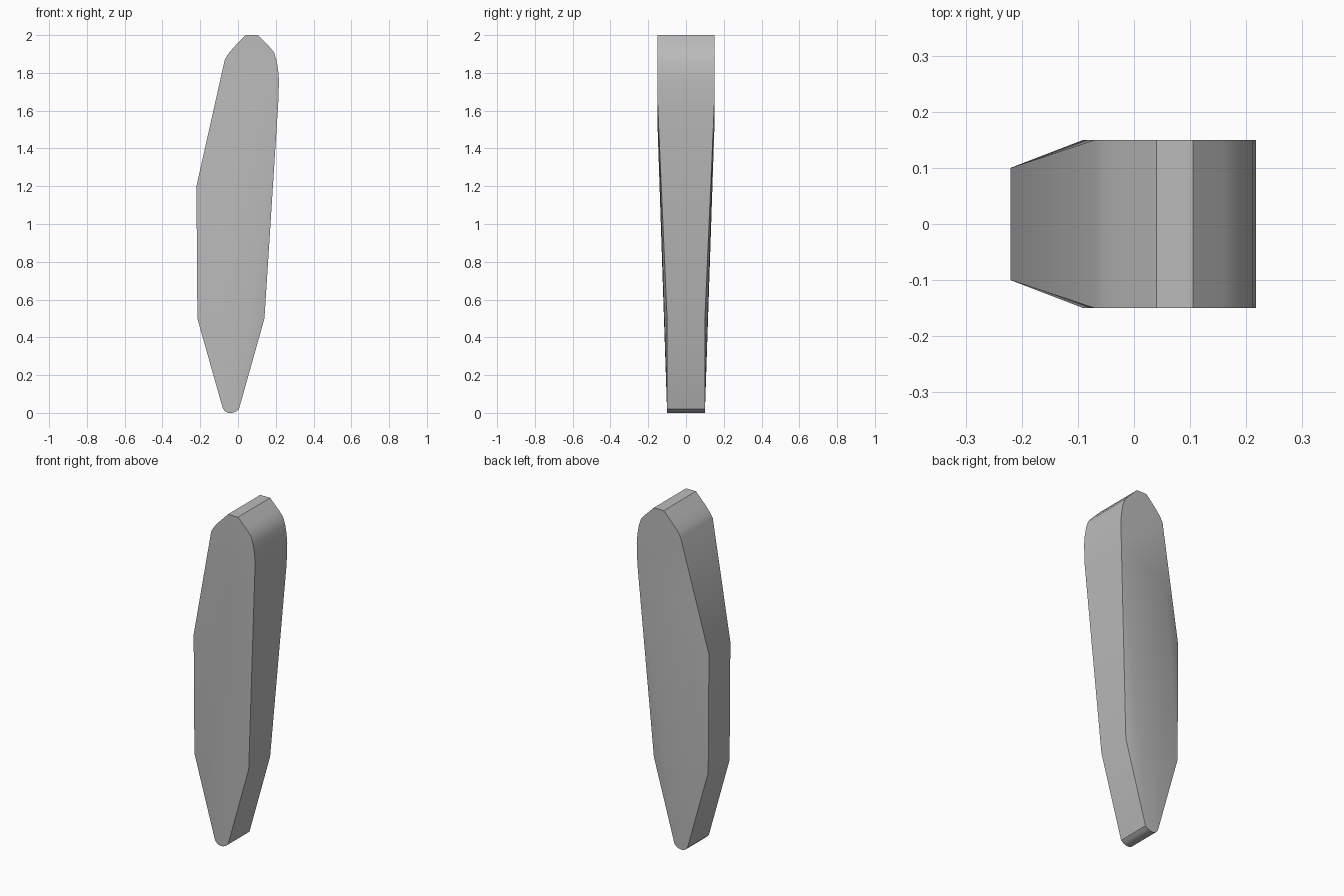
import bpy
import bmesh
import math

cube = bpy.data.objects.get("Cube")
if cube:
    bpy.data.objects.remove(cube, do_unlink=True)

# Thick rounded head outline (x, z), clockwise from the left shoulder
HEAD_DEPTH = 0.15
HEAD = [(-0.07, 1.87), (-0.052, 1.9), (-0.02, 1.938), (0.04, 2.0), (0.105, 2.0),
        (0.16, 1.945), (0.19, 1.91), (0.203, 1.87), (0.212, 1.82), (0.217, 1.76),
        (0.213, 1.64)]

# Thin tapered body outline (x, z), from the lower left flank down to the tip and up
BODY_DEPTH = 0.10
BODY = [(0.14, 0.5), (0.005, 0.02), (-0.012, 0.006), (-0.03, 0.0), (-0.05, 0.0),
        (-0.067, 0.007), (-0.08, 0.022), (-0.215, 0.5), (-0.22, 1.2)]

# Corner where the head's flat sides break into the taper
BREAK = (-0.09, 1.5)

bm = bmesh.new()
for side in (-1, 1):
    for outline, depth in ((HEAD, HEAD_DEPTH), (BODY, BODY_DEPTH), ([BREAK], HEAD_DEPTH)):
        for x, z in outline:
            bm.verts.new((x, side * depth, z))

# Wrap the points in one tight skin and merge the flat areas
hull = bmesh.ops.convex_hull(bm, input=bm.verts)
loose = {v for v in hull["geom_interior"] + hull["geom_unused"] if isinstance(v, bmesh.types.BMVert)}
bmesh.ops.delete(bm, geom=list(loose), context="VERTS")
bmesh.ops.dissolve_limit(bm, angle_limit=math.radians(0.5), verts=bm.verts, edges=bm.edges)
bmesh.ops.recalc_face_normals(bm, faces=bm.faces)

mesh = bpy.data.meshes.new("tapered_blade")
bm.to_mesh(mesh)
bm.free()
blade = bpy.data.objects.new("tapered_blade", mesh)
bpy.context.collection.objects.link(blade)

# Plain grey surface
grey = bpy.data.materials.new("plain grey")
grey.use_nodes = True
colour = (0.5, 0.5, 0.5, 1.0)
grey.diffuse_color = colour
grey.node_tree.nodes["Principled BSDF"].inputs["Base Color"].default_value = colour
mesh.materials.append(grey)

# Smooth shading with sharp rims
bpy.ops.object.select_all(action="DESELECT")
blade.select_set(True)
bpy.context.view_layer.objects.active = blade
bpy.ops.object.shade_smooth_by_angle(angle=math.radians(30))
